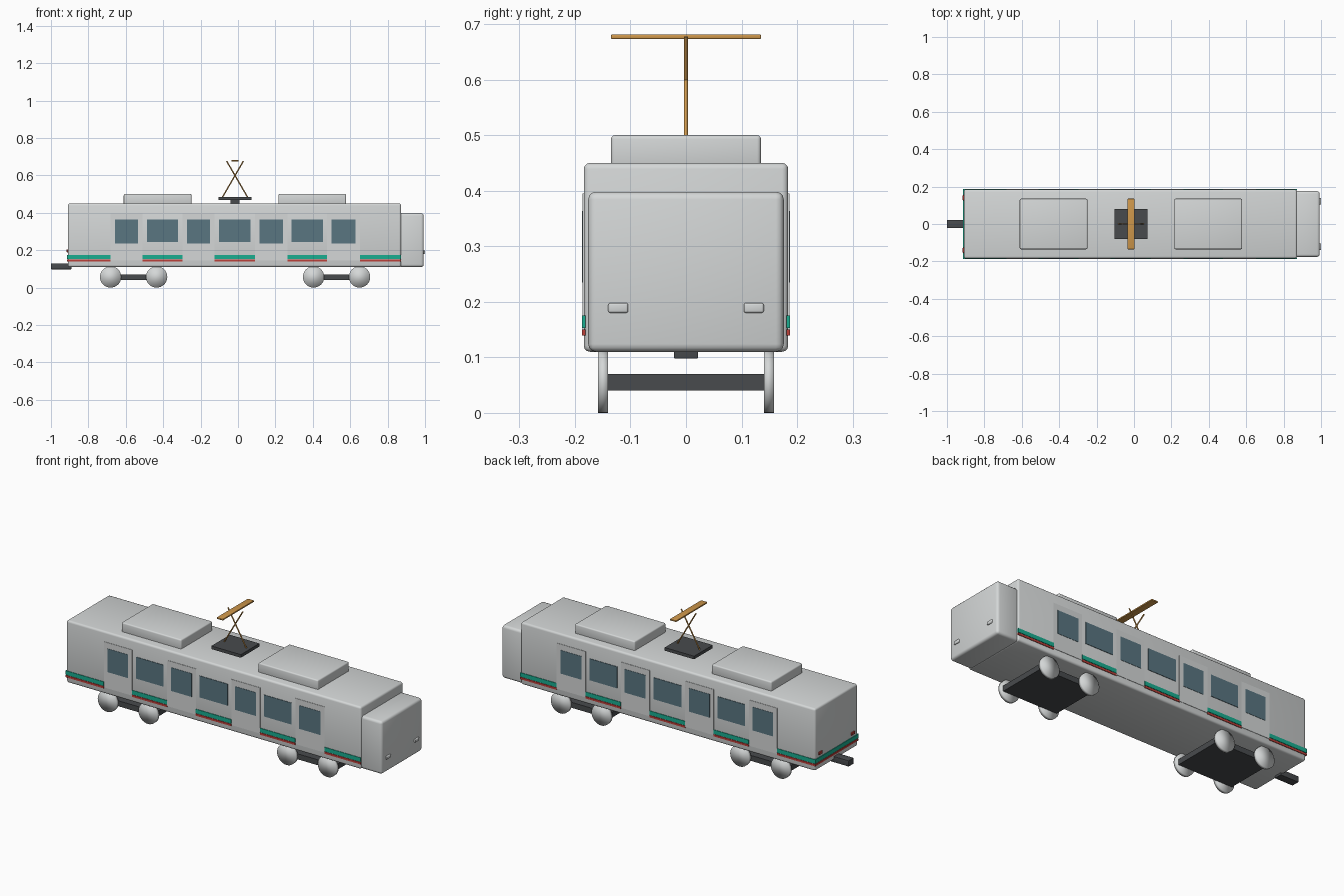
import bpy, bmesh, math
from mathutils import Vector

if "Cube" in bpy.data.objects:
    bpy.data.objects.remove(bpy.data.objects["Cube"])


def material(name, r, g, b):
    m = bpy.data.materials.new(name)
    m.diffuse_color = (r, g, b, 1)
    m.use_nodes = True
    m.node_tree.nodes["Principled BSDF"].inputs["Base Color"].default_value = m.diffuse_color
    return m


GREY = material("light grey paint", 0.66, 0.68, 0.68)
GLASS = material("blue grey glass", 0.10, 0.18, 0.22)
TEAL = material("teal stripe", 0.01, 0.42, 0.28)
RED = material("red stripe", 0.50, 0.05, 0.04)
DARK = material("dark grey metal", 0.065, 0.07, 0.075)
COPPER = material("copper", 0.62, 0.31, 0.07)


def finish(name, bm, mat, angle=40):
    me = bpy.data.meshes.new(name)
    bm.to_mesh(me)
    bm.free()
    me.materials.append(mat)
    ob = bpy.data.objects.new(name, me)
    bpy.context.collection.objects.link(ob)
    bpy.ops.object.select_all(action='DESELECT')
    ob.select_set(True)
    bpy.context.view_layer.objects.active = ob
    bpy.ops.object.shade_smooth_by_angle(angle=math.radians(angle))
    return ob


def box(name, xs, ys, zs, mat, bevel=0.0):
    """Box from its limits on each axis, with optional rounded edges."""
    bm = bmesh.new()
    bmesh.ops.create_cube(bm, size=1)
    for v in bm.verts:
        v.co = Vector([(a + b) / 2 + c * (b - a) for c, (a, b) in zip(v.co, (xs, ys, zs))])
    if bevel:
        bmesh.ops.bevel(bm, geom=bm.edges[:], offset=bevel, segments=3,
                        profile=0.5, affect='EDGES')
    return finish(name, bm, mat)


def rod(name, a, b, radius, mat, sides=12, angle=40):
    """Cylinder between two points."""
    a, b = Vector(a), Vector(b)
    bm = bmesh.new()
    bmesh.ops.create_cone(bm, cap_ends=True, segments=sides, radius1=radius,
                          radius2=radius, depth=(b - a).length)
    rot = (b - a).to_track_quat('Z', 'Y')
    for v in bm.verts:
        v.co = rot @ v.co + (a + b) / 2
    return finish(name, bm, mat, angle)


# Main shell, driver cab and coupler
box("body", (-0.91, 0.872), (-0.184, 0.184), (0.11, 0.45), GREY, 0.011)
box("cab", (0.86, 0.993), (-0.176, 0.176), (0.11, 0.398), GREY, 0.014)
box("coupler", (-1.0, -0.89), (-0.022, 0.022), (0.098, 0.13), DARK, 0.002)

# Roof units
for x in (-0.43, 0.397):
    box("roof_unit", (x - 0.181, x + 0.181), (-0.135, 0.135), (0.44, 0.50), GREY, 0.007)

# Doors, windows and stripes on both sides
DOORS = [(-0.682, -0.51), (-0.298, -0.125), (0.09, 0.264), (0.477, 0.653)]
PANELS = [(-0.91, -0.682), (-0.51, -0.298), (-0.125, 0.09), (0.264, 0.477), (0.653, 0.872)]
STRIPES = [("teal_stripe", (0.153, 0.175), TEAL), ("red_stripe", (0.139, 0.150), RED)]


def side_plate(name, side, xs, zs, out, mat):
    box(name, xs, sorted((side * 0.181, side * out)), zs, mat)


for side in (-1, 1):
    for x0, x1 in DOORS:
        side_plate("door", side, (x0, x1), (0.145, 0.395), 0.186, GREY)
        side_plate("door_window", side, (x0 + 0.024, x1 - 0.024), (0.235, 0.363), 0.1875, GLASS)
    for x0, x1 in PANELS[1:-1]:
        side_plate("wide_window", side, (x0 + 0.023, x1 - 0.023), (0.245, 0.363), 0.1865, GLASS)
    for xs in PANELS:
        for name, zs, mat in STRIPES:
            side_plate(name, side, xs, zs, 0.187, mat)

    # Headlights and tail lights
    y = side * 0.122
    box("headlight", (0.985, 1.0), (y - 0.018, y + 0.018), (0.18, 0.198), GREY, 0.004)
    y = side * 0.14
    box("tail_light", (-0.916, -0.90), (y - 0.014, y + 0.014), (0.188, 0.204), RED, 0.003)

# Stripes carried round the rear end
for name, zs, mat in STRIPES:
    box("rear_" + name, (-0.913, -0.907), (-0.187, 0.187), zs, mat)

# Bogies and wheels
for x in (-0.558, 0.527):
    box("bogie", (x - 0.165, x + 0.165), (-0.142, 0.142), (0.04, 0.07), DARK)
    for dx in (-0.123, 0.123):
        for side in (-1, 1):
            rod("wheel", (x + dx, side * 0.14, 0.057), (x + dx, side * 0.158, 0.057),
                0.057, GREY, 32, 180)

# Current collector: base plate, crossed arms and contact bar
box("collector_base", (-0.105, 0.073), (-0.08, 0.08), (0.468, 0.485), DARK)
box("collector_foot", (-0.04, 0.008), (-0.03, 0.03), (0.445, 0.47), DARK)
for s in (-1, 1):
    rod("collector_arm", (-0.016 + s * 0.068, 0, 0.482), (-0.016 - s * 0.045, 0, 0.677),
        0.0035, COPPER)
box("contact_bar", (-0.035, 0.003), (-0.135, 0.135), (0.673, 0.681), COPPER, 0.002)
